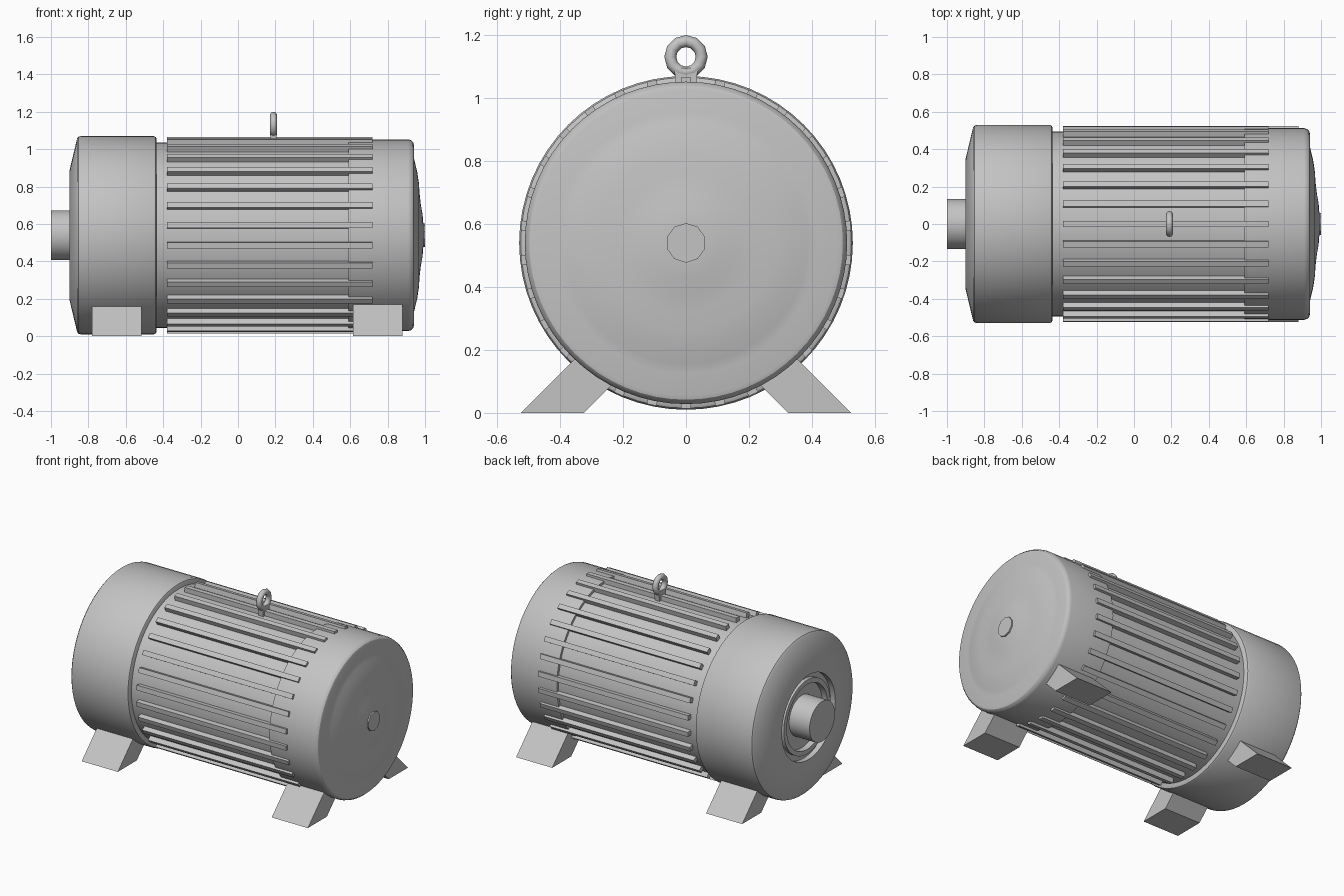
import bpy, bmesh, math
from mathutils import Matrix, Vector

cube = bpy.data.objects.get("Cube")
if cube:
    bpy.data.objects.remove(cube, do_unlink=True)

AXIS_Z = 0.54
grey = bpy.data.materials.new("machine grey")
grey.use_nodes = True
colour = (0.55, 0.55, 0.55, 1)
grey.diffuse_color = colour
grey.node_tree.nodes["Principled BSDF"].inputs["Base Color"].default_value = colour


def finish(name, bm, smooth=None):
    bmesh.ops.recalc_face_normals(bm, faces=bm.faces)
    mesh = bpy.data.meshes.new(name)
    bm.to_mesh(mesh)
    bm.free()
    mesh.materials.append(grey)
    obj = bpy.data.objects.new(name, mesh)
    bpy.context.collection.objects.link(obj)
    if smooth:
        bpy.ops.object.select_all(action="DESELECT")
        obj.select_set(True)
        bpy.context.view_layer.objects.active = obj
        bpy.ops.object.shade_smooth_by_angle(angle=math.radians(smooth))
    return obj


def turned(name, profile, sides=64, smooth=30):
    """Revolve (x, radius) points about the motor axis."""
    bm = bmesh.new()
    verts = [bm.verts.new((x, 0, AXIS_Z + r)) for x, r in profile]
    edges = [bm.edges.new(pair) for pair in zip(verts, verts[1:])]
    bmesh.ops.spin(bm, geom=verts + edges, cent=(0, 0, AXIS_Z), axis=(1, 0, 0),
                   angle=math.tau, steps=sides, use_duplicate=False)
    bmesh.ops.remove_doubles(bm, verts=bm.verts, dist=0.0002)
    return finish(name, bm, smooth)


def add_box(bm, low, high, matrix=Matrix()):
    low, high = Vector(low), Vector(high)
    place = Matrix.Translation((low + high) / 2) @ Matrix.Diagonal((*(high - low), 1))
    bmesh.ops.create_cube(bm, size=1, matrix=matrix @ place)


# Drive end cover with stepped bearing recess
turned("drive_end_cover", [
    (-0.85, 0), (-0.85, 0.215), (-0.89, 0.215), (-0.89, 0.245), (-0.865, 0.245),
    (-0.865, 0.28), (-0.90, 0.28), (-0.90, 0.35), (-0.86, 0.518), (-0.852, 0.527),
    (-0.84, 0.53), (-0.45, 0.53), (-0.44, 0.525), (-0.435, 0.515), (-0.435, 0)])
turned("shaft", [(-1.0, 0), (-1.0, 0.133), (-0.84, 0.133), (-0.84, 0)])

# Motor barrel
turned("barrel", [(-0.45, 0), (-0.45, 0.495), (0.60, 0.495), (0.60, 0)])

# Rear cover with a shallow domed face
turned("rear_cover", [
    (0.59, 0), (0.59, 0.512), (0.91, 0.512), (0.925, 0.508), (0.936, 0.498),
    (0.94, 0.485), (0.94, 0.415), (0.947, 0.385), (0.958, 0.34), (0.967, 0.28),
    (0.971, 0.22), (0.978, 0.16), (0.987, 0.11), (0.991, 0.06), (0.991, 0)])
turned("rear_boss", [(0.97, 0), (0.97, 0.063), (1.0, 0.063), (1.0, 0)], sides=10)

# Cooling fins around the barrel
bm = bmesh.new()
FINS = 30
for i in range(FINS):
    turn = Matrix.Translation((0, 0, AXIS_Z)) @ Matrix.Rotation(math.tau * i / FINS, 4, "X")
    add_box(bm, (-0.38, -0.016, 0.47), (0.72, 0.016, 0.526), turn)
finish("cooling_fins", bm)

# Four splayed feet
section = [(0.525, 0), (0.325, 0), (0.225, 0.10), (0.325, 0.20)]
for end, x0, x1 in (("drive_end", -0.78, -0.515), ("rear", 0.615, 0.88)):
    for side, sign in (("front", -1), ("back", 1)):
        bm = bmesh.new()
        face = bm.faces.new([bm.verts.new((x0, sign * y, z)) for y, z in section])
        new = bmesh.ops.extrude_face_region(bm, geom=[face])["geom"]
        bmesh.ops.translate(bm, vec=(x1 - x0, 0, 0),
                            verts=[v for v in new if isinstance(v, bmesh.types.BMVert)])
        finish(f"{end}_{side}_foot", bm)

# Lifting eye: ring spun from a small round section, on a short stem
EYE = Vector((0.19, 0, 1.131))
bm = bmesh.new()
ring = bmesh.ops.create_circle(bm, segments=10, radius=0.019,
                               matrix=Matrix.Translation(EYE + Vector((0, 0, 0.05)))
                               @ Matrix.Rotation(math.pi / 2, 4, "X"))["verts"]
edges = list({e for v in ring for e in v.link_edges})
bmesh.ops.spin(bm, geom=ring + edges, cent=EYE, axis=(1, 0, 0),
               angle=math.tau, steps=12, use_duplicate=False)
bmesh.ops.remove_doubles(bm, verts=bm.verts, dist=0.0002)
finish("lifting_eye_ring", bm, 50)

bm = bmesh.new()
add_box(bm, (0.173, -0.029, 1.02), (0.207, 0.029, 1.095))
for v in bm.verts:
    if v.co.z > 1.05:
        v.co.y *= 1.3
finish("lifting_eye_stem", bm)
